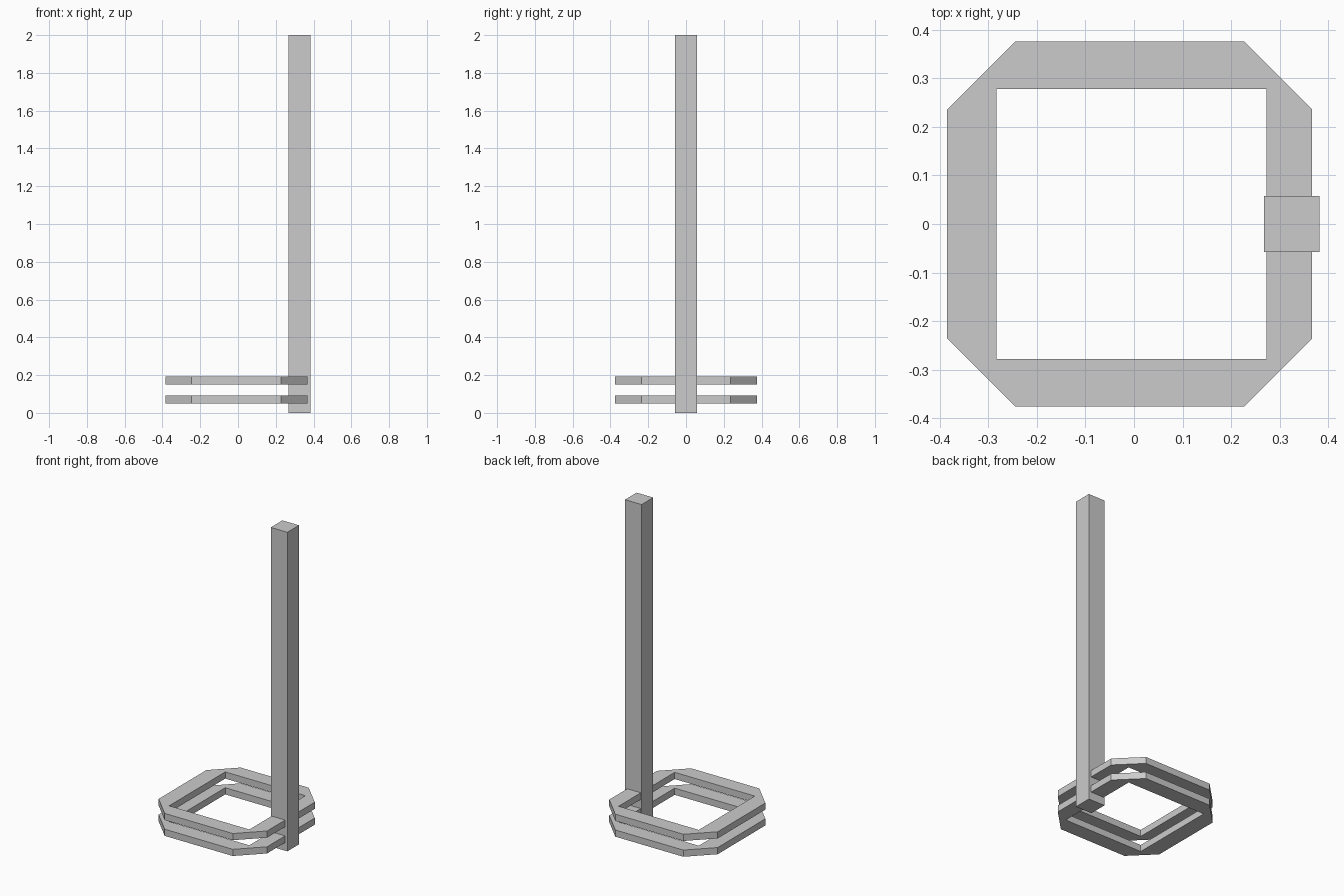
import bpy
import bmesh

if "Cube" in bpy.data.objects:
    bpy.data.objects.remove(bpy.data.objects["Cube"], do_unlink=True)

# Single plain grey
grey = bpy.data.materials.new("plain_grey")
grey.use_nodes = True
colour = (0.6, 0.6, 0.6, 1)
grey.diffuse_color = colour
grey.node_tree.nodes["Principled BSDF"].inputs["Base Color"].default_value = colour


def add_object(name, bm):
    bmesh.ops.recalc_face_normals(bm, faces=bm.faces)
    mesh = bpy.data.meshes.new(name)
    bm.to_mesh(mesh)
    bm.free()
    mesh.materials.append(grey)
    obj = bpy.data.objects.new(name, mesh)
    bpy.context.collection.objects.link(obj)
    return obj


def add_ring(name, bottom, height=0.042):
    """Octagonal frame with a square opening."""
    outer, flat, inner = 0.376, 0.236, 0.278
    shift, hole_shift = -0.009, -0.005
    bm = bmesh.new()
    out, hole = [], []
    # Each corner gives two outer points and one hole point
    for sx, sy in ((1, 1), (-1, 1), (-1, -1), (1, -1)):
        pair = [(sx * outer, sy * flat), (sx * flat, sy * outer)]
        if sx != sy:
            pair.reverse()
        out += [bm.verts.new((x + shift, y, bottom)) for x, y in pair]
        hole.append(bm.verts.new((sx * inner + hole_shift, sy * inner, bottom)))
    for i in range(4):
        j = (i + 1) % 4
        bm.faces.new((out[2 * i], out[2 * i + 1], hole[i]))
        bm.faces.new((out[2 * i + 1], out[2 * j], hole[j], hole[i]))
    # Give the flat frame its thickness
    result = bmesh.ops.extrude_face_region(bm, geom=bm.faces[:])
    top = [v for v in result["geom"] if isinstance(v, bmesh.types.BMVert)]
    bmesh.ops.translate(bm, verts=top, vec=(0, 0, height))
    return add_object(name, bm)


# Two stacked frames
add_ring("lower_ring", 0.051)
add_ring("upper_ring", 0.150)

# Tall square post
bm = bmesh.new()
bmesh.ops.create_cube(bm, size=1)
bmesh.ops.scale(bm, verts=bm.verts, vec=(0.115, 0.115, 2))
bmesh.ops.translate(bm, verts=bm.verts, vec=(0.325, 0, 1))
add_object("post", bm)
